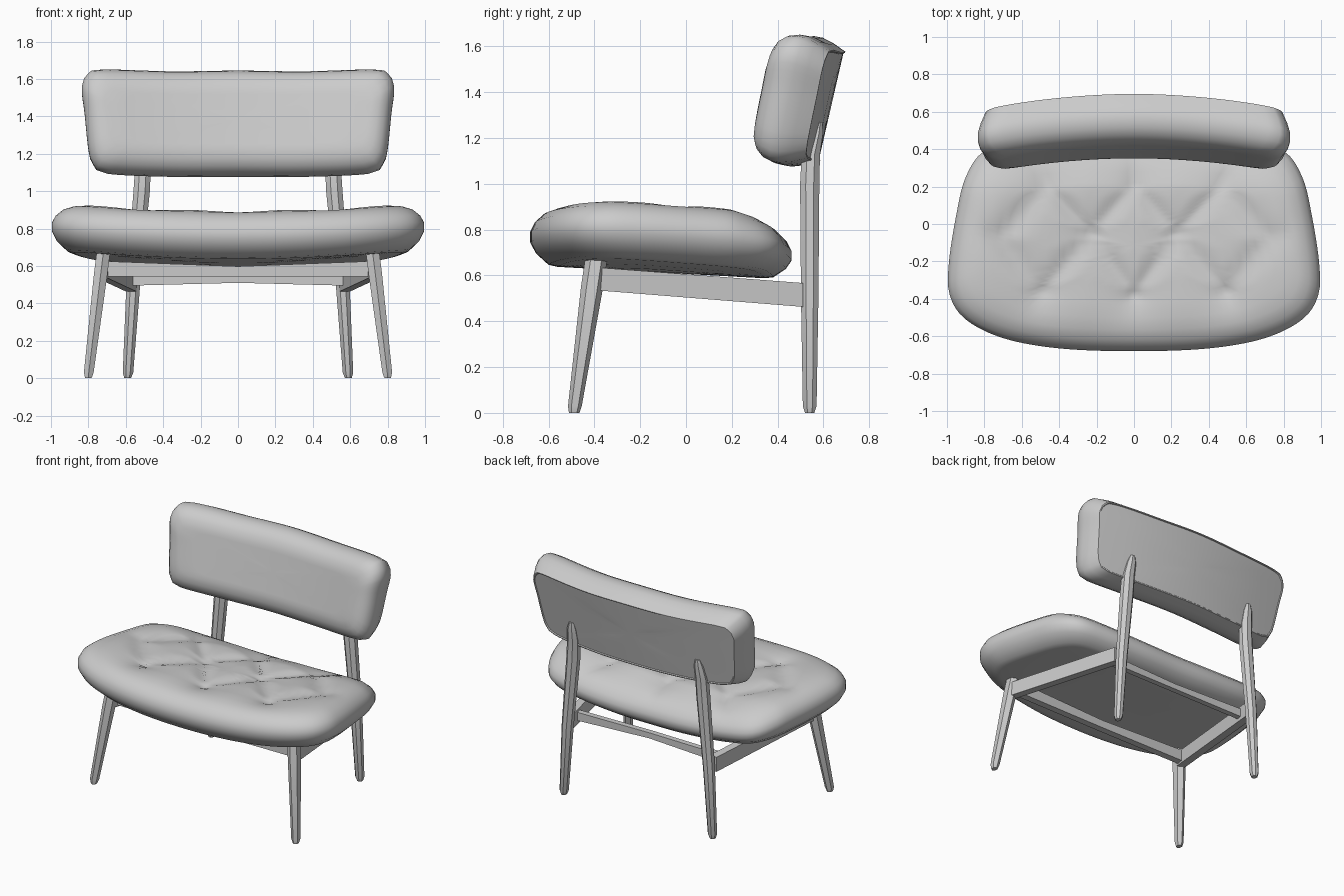
import bpy, bmesh, math
from mathutils import Vector

if "Cube" in bpy.data.objects:
    bpy.data.objects.remove(bpy.data.objects["Cube"])


def finish(name, bm, mirror=False, angle=40):
    bmesh.ops.recalc_face_normals(bm, faces=bm.faces)
    me = bpy.data.meshes.new(name)
    bm.to_mesh(me)
    bm.free()
    ob = bpy.data.objects.new(name, me)
    bpy.context.collection.objects.link(ob)
    if mirror:
        ob.modifiers.new("mirror", 'MIRROR')
    bpy.ops.object.select_all(action='DESELECT')
    ob.select_set(True)
    bpy.context.view_layer.objects.active = ob
    bpy.ops.object.shade_smooth_by_angle(angle=math.radians(angle))
    return ob


def smooth_outline(half, step=0.045):
    """Mirror a half outline in x and resample it as a closed smooth curve."""
    pts = [Vector(p) for p in half]
    pts += [Vector((-p.x, p.y)) for p in reversed(pts[1:-1])]
    out, n = [], len(pts)
    for i in range(n):
        a, b, c, d = (pts[(i + k) % n] for k in (-1, 0, 1, 2))
        m = max(2, math.ceil((c - b).length / step))
        for j in range(m):
            t = j / m
            out.append(0.5 * (2 * b + (c - a) * t + (2 * a - 5 * b + 4 * c - d) * t ** 2
                              + (3 * b - a - 3 * c + d) * t ** 3))
    return out


def cushion(name, half, size, profile, place, rings=9):
    """Loft inset copies of an outline through (inset, depth) stations, closed at both faces."""
    outline = smooth_outline(half)
    stations = [(d, 1, t) for d, t in profile]
    d0, t0 = profile[0]
    d1, t1 = profile[-1]
    stations = [(d0, k / 4, t0) for k in (1, 2, 3)] + stations
    stations += [(d1, 1 - k / rings, t1) for k in range(1, rings)]
    bm = bmesh.new()
    loops = []
    for d, k, t in stations:
        sx, sy = k * (1 - d / size[0]), k * (1 - d / size[1])
        loops.append([bm.verts.new(place(p.x * sx, p.y * sy, t)) for p in outline])
    n = len(outline)
    for a, b in zip(loops, loops[1:]):
        for i in range(n):
            j = (i + 1) % n
            bm.faces.new((a[i], a[j], b[j], b[i]))
    for loop, t in ((loops[0], t0), (loops[-1], t1)):
        c = bm.verts.new(place(0, 0, t))
        for i in range(n):
            bm.faces.new((loop[i], loop[(i + 1) % n], c))
    return finish(name, bm)


def sweep(name, stations, axes, sides, mirror=True):
    """Tapered bar: (centre, half width, half height) stations with rings in the given axes."""
    bm = bmesh.new()
    loops = []
    grow = 1 / math.cos(math.pi / sides)
    for c, ra, rb in stations:
        ring = []
        for i in range(sides):
            a = 2 * math.pi * (i + 0.5) / sides
            co = Vector(c)
            co[axes[0]] += ra * grow * math.cos(a)
            co[axes[1]] += rb * grow * math.sin(a)
            ring.append(bm.verts.new(co))
        loops.append(ring)
    for a, b in zip(loops, loops[1:]):
        for i in range(sides):
            j = (i + 1) % sides
            bm.faces.new((a[i], a[j], b[j], b[i]))
    bm.faces.new(loops[0])
    bm.faces.new(loops[-1])
    return finish(name, bm, mirror, 35)


# Tufting: buttons in three rows, joined by diagonal creases that run out to the rim
BUTTONS = [(-0.47, 0.21), (0, 0.21), (0.47, 0.21), (-0.23, -0.05), (0.23, -0.05),
           (-0.49, -0.36), (0, -0.38), (0.49, -0.36)]
CREASES = [(Vector(a), Vector(b)) for i, a in enumerate(BUTTONS) for b in BUTTONS[i + 1:]
           if 0.2 < math.dist(a, b) < 0.43]
CREASES += [(Vector(b), Vector((b[0] * 1.15, 0.36))) for b in BUTTONS[:3]]
CREASES += [(Vector(b), Vector((b[0] * 1.5, -0.06))) for b in
            (BUTTONS[0], BUTTONS[2], BUTTONS[5], BUTTONS[7])]


def tuft(x, y):
    p = Vector((x, y))
    dip = max(0.05 * math.exp(-(p - Vector(b)).length / 0.08) for b in BUTTONS)
    for a, b in CREASES:
        k = min(1, max(0, (p - a).dot(b - a) / (b - a).length_squared))
        dip = max(dip, 0.028 * math.exp(-((p - a - (b - a) * k).length / 0.06) ** 1.5))
    return dip


# Seat cushion: wider at the front, ends swept up, sloping to the back
def place_seat(x, y, t):
    y -= 0.11
    bottom = 0.612 - 0.055 * (y + 0.1) + 0.065 * x * x
    top = 0.882 + 0.055 * x * x - 0.05 * (y + 0.1) - 0.2 * max(0, y - 0.2)
    z = bottom + (top - bottom) * (t + 1) / 2
    if t > 0.8:
        z -= tuft(x, y) * min(1, (t - 0.8) / 0.15)
    return (x, y, z)


seat_half = [(0, -0.57), (0.4, -0.555), (0.7, -0.5), (0.9, -0.4), (0.985, -0.27), (0.99, -0.1),
             (0.95, 0.16), (0.90, 0.36), (0.80, 0.5), (0.6, 0.55), (0.3, 0.57), (0, 0.57)]
cushion("seat", seat_half, (1.0, 0.57),
        [(0.12, -1), (0.08, -0.95), (0.025, -0.6), (0, -0.25), (0.0, 0.1), (0.02, 0.42),
         (0.06, 0.7), (0.115, 0.88), (0.18, 0.97), (0.24, 1)], place_seat, 16)


# Backrest: leaning back, ends curved forward, flat panel behind
def place_back(u, v, t):
    y = 0.515 + 0.23 * v - 0.09 * (u / 0.83) ** 2 - 0.126 * t
    return (u, y, 1.365 + v + 0.024 * t)


back_half = [(0, -0.285), (0.35, -0.285), (0.70, -0.268), (0.775, -0.22), (0.80, -0.14),
             (0.82, 0.05), (0.835, 0.19), (0.80, 0.262), (0.72, 0.282), (0.35, 0.272), (0, 0.276)]
cushion("backrest", back_half, (0.83, 0.28),
        [(0.05, -0.95), (0.046, -1), (0.04, -1), (0.035, -0.9), (0.015, -0.55), (0, -0.15),
         (0, 0.15), (0.012, 0.48), (0.038, 0.75), (0.075, 0.92), (0.12, 1)], place_back, 6)

# Splayed, tapered front legs
sweep("front_legs", [((0.80, -0.488, 0.0), 0.017, 0.02), ((0.798, -0.485, 0.03), 0.026, 0.026),
                     ((0.735, -0.41, 0.55), 0.036, 0.042), ((0.72, -0.392, 0.67), 0.036, 0.042)],
      (0, 1), 6)

# Back legs rising to carry the backrest
sweep("back_legs", [((0.59, 0.54, 0.0), 0.018, 0.02), ((0.588, 0.54, 0.03), 0.028, 0.03),
                    ((0.56, 0.54, 0.5), 0.037, 0.038), ((0.515, 0.54, 1.0), 0.044, 0.042),
                    ((0.508, 0.545, 1.13), 0.042, 0.04), ((0.503, 0.568, 1.22), 0.034, 0.03),
                    ((0.50, 0.58, 1.27), 0.018, 0.015)], (0, 1), 8)

# Side rails joining front and back legs
sweep("side_rails", [((0.725, -0.39, 0.585), 0.028, 0.05), ((0.57, 0.51, 0.515), 0.028, 0.052)],
      (0, 2), 4)

# Cross rails under the seat
sweep("front_cross_rail", [((-0.70, -0.35, 0.585), 0.025, 0.04), ((0, -0.35, 0.57), 0.025, 0.028),
                           ((0.70, -0.35, 0.585), 0.025, 0.04)], (1, 2), 4, False)
sweep("back_cross_rail", [((-0.58, 0.42, 0.525), 0.02, 0.03), ((0, 0.40, 0.53), 0.02, 0.02),
                          ((0.58, 0.42, 0.525), 0.02, 0.03)], (1, 2), 4, False)
